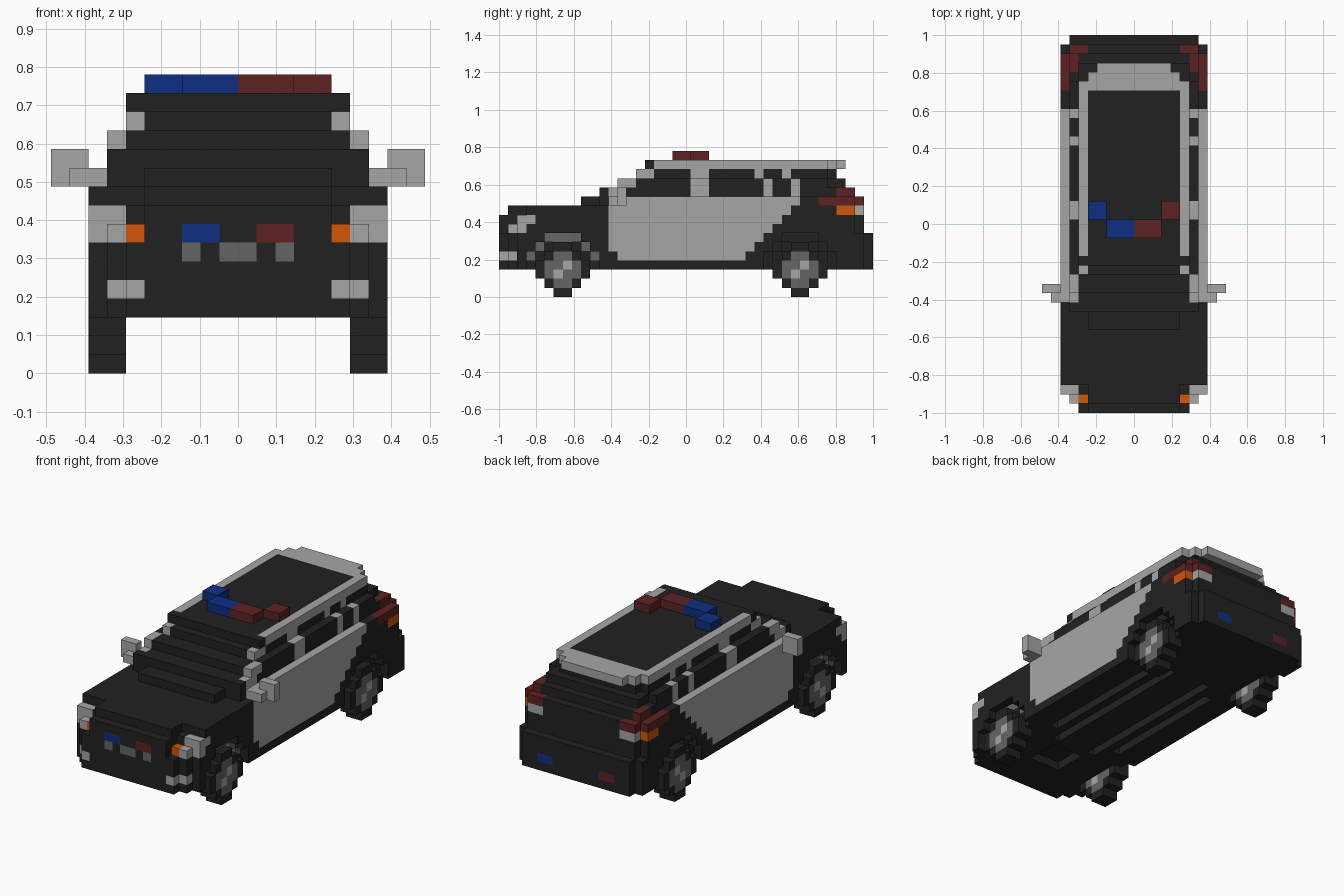
import bpy, bmesh, math
from mathutils import Vector

cube = bpy.data.objects.get("Cube")
if cube:
    bpy.data.objects.remove(cube, do_unlink=True)

U = 2 / 41          # block size: the car is 41 blocks long
cells = {}          # (x, y, z) block -> part name; y counts from the front bumper


def fill(part, x, y, z, mirror=True):
    """Fill a box of blocks; part None carves it away."""
    for i in range(*x):
        for j in range(*y):
            for k in range(*z):
                for c in ((i, j, k), (-1 - i, j, k)) if mirror else ((i, j, k),):
                    if part:
                        cells[c] = part
                    else:
                        cells.pop(c, None)


# Lower body: bumpers, fenders and waist
fill("front_bumper", (0, 6), (0, 1), (3, 7))
fill("front_bumper", (0, 7), (1, 2), (3, 7))
fill("body", (0, 8), (2, 40), (3, 7))
fill("rear_bumper", (0, 7), (40, 41), (3, 7))
fill("body", (0, 5), (0, 3), (7, 9))
fill("body", (0, 6), (2, 4), (7, 9))
fill("body", (0, 8), (3, 39), (7, 10))
fill("body", (0, 7), (39, 40), (7, 11))
fill("body", (0, 7), (11, 39), (10, 11))
fill("body", (7, 8), (33, 39), (10, 11))

# Hood, stepping in towards the nose
fill("hood", (0, 5), (1, 3), (9, 10))
fill("hood", (0, 7), (3, 4), (9, 10))
fill("hood", (0, 8), (4, 12), (9, 10))
fill("hood", (0, 5), (9, 11), (10, 11))

# Cabin layers: half width, front, back, level
for w, y0, y1, z in ((7, 11, 38, 11), (6, 38, 39, 11), (7, 13, 36, 12),
                     (6, 36, 38, 12), (6, 15, 36, 13), (5, 36, 37, 13)):
    fill("cabin_glass", (0, w), (y0, y1), (z, z + 1))

# Roof panel, side rails and rear spoiler
fill("roof", (0, 6), (16, 17), (14, 15))
fill("roof", (0, 5), (17, 35), (14, 15))
fill("roof_rail", (5, 6), (17, 35), (14, 15))
for w, y in ((6, 35), (5, 36), (4, 37)):
    fill("rear_spoiler", (0, w), (y, y + 1), (14, 15))

# Windscreen pillars and side window pillars
for x, y0, y1, z in ((6, 12, 14, 11), (6, 13, 15, 12), (5, 15, 17, 13)):
    fill("windscreen_pillar", (x, x + 1), (y0, y1), (z, z + 1))
for y0, y1, lean in ((21, 23, 0), (29, 30, 1), (32, 33, 1)):
    fill("window_pillar", (6, 7), (y0, y1), (11, 13))
    fill("window_pillar", (5, 6), (y0 - lean, y1 - lean), (13, 14))

# Door panels with a slanted rear edge
for z in range(4, 11):
    fill("door_panel", (7, 8), (13 if z == 4 else 12, min(33, 23 + z)), (z, z + 1))

# Wing mirrors
fill("mirror", (7, 9), (12, 13), (10, 11))
fill("mirror", (8, 10), (13, 14), (10, 12))

# Headlights, indicators and fog lights
fill("headlight", (6, 7), (1, 3), (7, 8))
fill("headlight", (7, 8), (2, 3), (7, 8))
fill("headlight", (6, 7), (2, 3), (8, 9))
fill("headlight", (7, 8), (2, 4), (8, 9))
fill("front_indicator", (5, 6), (1, 2), (7, 8))
fill("fog_light", (5, 6), (0, 1), (4, 5))
fill("fog_light", (6, 7), (1, 2), (4, 5))

# Tail lights
fill("tail_light", (7, 8), (35, 39), (10, 11))
fill("tail_light", (5, 7), (39, 40), (10, 11))
fill("tail_light", (6, 7), (37, 39), (11, 12))
fill("rear_indicator", (7, 8), (37, 39), (9, 10))
fill("reversing_light", (5, 7), (39, 40), (9, 10))

# Grille and small signal lamps
fill("grille", (0, 1), (0, 1), (6, 7))
fill("grille", (2, 3), (0, 1), (6, 7))
fill("blue_signal", (-3, -1), (0, 1), (7, 8), False)
fill("red_signal", (1, 3), (0, 1), (7, 8), False)
fill("blue_signal", (3, 5), (40, 41), (4, 5), False)
fill("red_signal", (-5, -3), (40, 41), (4, 5), False)

# Roof light bar, swept back at the ends
fill("blue_light_bar", (-3, 0), (19, 21), (15, 16), False)
fill("blue_light_bar", (-5, -3), (21, 23), (15, 16), False)
fill("red_light_bar", (0, 3), (19, 21), (15, 16), False)
fill("red_light_bar", (3, 5), (21, 23), (15, 16), False)

# Underside channels
fill(None, (2, 3), (10, 30), (3, 4))
fill(None, (4, 5), (12, 28), (3, 4))
fill(None, (0, 2), (5, 9), (3, 4))

# Wheels set in round arches
for axle in (7, 33):
    for j in range(axle - 4, axle + 4):
        for k in range(0, 7):
            dy, dz = j + 0.5 - axle, k + 0.5 - 3
            r = math.hypot(dy, dz)
            y, z = (j, j + 1), (k, k + 1)
            if r < 3.9:
                fill(None, (7, 8), y, z)
            if r < 3.4:
                fill(None, (6, 7), y, z)
            elif r < 3.9 and axle == 7 and k >= 4:
                fill("arch_liner", (6, 7), y, z)
            if r < 2:
                hub = r < 1 and dy * dz > 0
                fill("wheel_hub" if hub else "wheel_rim", (6, 8), y, z)
            elif r < 2.6:
                fill("tyre", (6, 8), y, z)

# Materials: linear colour and the parts that use it
PALETTE = {
    "black": ((0.0155, 0.0155, 0.0155),
              "front_bumper body rear_bumper hood cabin_glass roof tyre"),
    "silver": ((0.38, 0.38, 0.38),
               "roof_rail rear_spoiler windscreen_pillar window_pillar door_panel "
               "mirror headlight fog_light reversing_light wheel_hub"),
    "dark grey": ((0.13, 0.13, 0.13), "grille wheel_rim arch_liner"),
    "dark red": ((0.11, 0.016, 0.016), "tail_light red_signal red_light_bar"),
    "deep blue": ((0.004, 0.028, 0.225), "blue_signal blue_light_bar"),
    "orange": ((0.64, 0.094, 0.0025), "front_indicator rear_indicator"),
}

# Four corner offsets for each side of a block
SIDES = []
for axis in range(3):
    for s in (0, 1):
        a, b = (axis + 1) % 3, (axis + 2) % 3
        loop = []
        for p, q in ((0, 0), (1, 0), (1, 1), (0, 1)):
            v = [0, 0, 0]
            v[axis], v[a], v[b] = s, p, q
            loop.append(v)
        n = [0, 0, 0]
        n[axis] = 2 * s - 1
        SIDES.append((n, loop if s else loop[::-1]))


def build(part, mat):
    """Make one mesh from the exposed block faces of a part."""
    bm = bmesh.new()
    for c, owner in cells.items():
        if owner != part:
            continue
        for n, loop in SIDES:
            if tuple(c[d] + n[d] for d in range(3)) in cells:
                continue
            bm.faces.new([bm.verts.new(Vector((c[0] + v[0], c[1] + v[1] - 20.5,
                                               c[2] + v[2])) * U) for v in loop])
    bmesh.ops.remove_doubles(bm, verts=bm.verts, dist=U * 0.01)
    bmesh.ops.dissolve_limit(bm, angle_limit=0.01, verts=bm.verts, edges=bm.edges)
    mesh = bpy.data.meshes.new(part)
    bm.to_mesh(mesh)
    bm.free()
    mesh.materials.append(mat)
    bpy.context.collection.objects.link(bpy.data.objects.new(part, mesh))


for name, (rgb, parts) in PALETTE.items():
    mat = bpy.data.materials.new(name)
    mat.use_nodes = True
    mat.diffuse_color = (*rgb, 1)
    mat.node_tree.nodes["Principled BSDF"].inputs["Base Color"].default_value = (*rgb, 1)
    for part in parts.split():
        build(part, mat)
